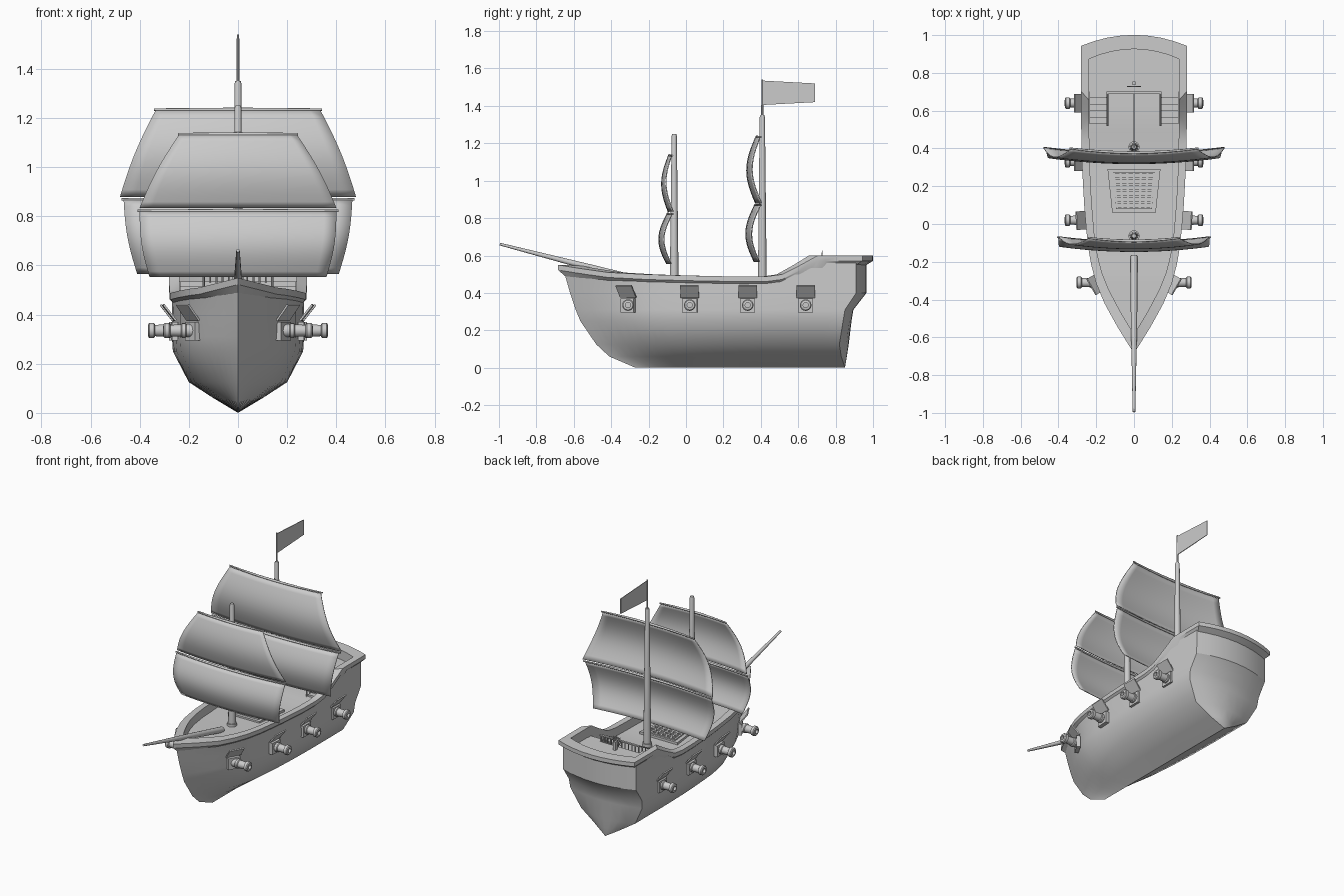
import bpy, bmesh, math
from mathutils import Vector, Matrix

if "Cube" in bpy.data.objects:
    bpy.data.objects.remove(bpy.data.objects["Cube"])

def lerp_table(pts, v):
    if v <= pts[0][0]: return pts[0][1]
    for (a, p), (b, q) in zip(pts, pts[1:]):
        if v <= b: return p + (q - p) * (v - a) / (b - a)
    return pts[-1][1]

def finish(bm, name, angle=35, merge=True):
    if merge: bmesh.ops.remove_doubles(bm, verts=bm.verts, dist=1e-5)
    bmesh.ops.recalc_face_normals(bm, faces=bm.faces)
    me = bpy.data.meshes.new(name)
    bm.to_mesh(me); bm.free()
    ob = bpy.data.objects.new(name, me)
    bpy.context.collection.objects.link(ob)
    bpy.ops.object.select_all(action='DESELECT')
    ob.select_set(True)
    bpy.context.view_layer.objects.active = ob
    bpy.ops.object.shade_smooth_by_angle(angle=math.radians(angle))
    return ob

def skin(bm, rows, closed=False):
    vr = [[bm.verts.new(p) for p in r] for r in rows]
    for a, b in zip(vr, vr[1:]):
        n = len(a)
        for i in range(n if closed else n - 1):
            bm.faces.new((a[i], a[(i + 1) % n], b[(i + 1) % n], b[i]))
    return vr

def box(bm, x0, x1, y0, y1, z0, z1, mat=Matrix()):
    m = Matrix.Translation(((x0 + x1) / 2, (y0 + y1) / 2, (z0 + z1) / 2)) @ Matrix.Diagonal((x1 - x0, y1 - y0, z1 - z0, 1))
    bmesh.ops.create_cube(bm, size=1, matrix=mat @ m)

def tube(bm, path, n=12):
    """Round sweep through (point, radius) pairs, with capped ends."""
    d = Vector(path[-1][0]) - Vector(path[0][0])
    q = d.to_track_quat('Z', 'Y')
    rows = [[Vector(p) + q @ Vector((r * math.cos(k * math.tau / n), r * math.sin(k * math.tau / n), 0))
             for k in range(n)] for p, r in path]
    vr = skin(bm, rows, True)
    bm.faces.new(vr[0]); bm.faces.new(vr[-1])

# Hull lines: sheer height, plan fullness, and per level (z, half width, stem y, corner y, stern y)
SHEER = [(-.69, .528), (-.55, .505), (-.4, .483), (-.2, .472), (0, .466), (.3, .46), (.42, .461),
         (.5, .472), (.6, .525), (.68, .572), (1, .572)]
FULL = [(0, 0), (.013, .05), (.035, .13), (.085, .31), (.16, .55), (.23, .72), (.29, .81),
        (.36, .88), (.48, .94), (.6, .98), (.75, 1), (1, 1)]
LEVELS = [(0, 0, -.27, .85, .85), (.06, .10, -.41, .83, .86), (.125, .2, -.48, .82, .87),
          (.25, .265, -.565, .84, .885), (.31, .269, -.59, .85, .895), (.4, .269, -.62, .91, .965),
          (None, .268, -.655, .91, .965)]
sheer = lambda y: lerp_table(SHEER, y)
STATIONS = [-.655, -.635, -.6, -.56, -.52, -.46, -.4, -.35, -.3, -.25, -.2, -.1, 0, .1, .2, .3, .42, .5, .6, .68, .72, .8, .91]

def row(level):
    z, w, stem, corner, stern = level
    out = []
    for s in STATIONS:
        u = (s + .655) / 1.565
        y = stem + (corner - stem) * u
        out.append(Vector((w * lerp_table(FULL, u), y, sheer(y) if z is None else z)))
    for t in (.25, .5, .75, 1):
        y = stern - (stern - corner) * (1 - t) ** 2
        out.append(Vector((w * (1 - t), y, sheer(y) if z is None else z)))
    return out

def flip(r): return [Vector((-p.x, p.y, p.z)) for p in r]

# Hull shell with stern panel
rows = [row(l) for l in LEVELS]
bm = bmesh.new()
skin(bm, rows); skin(bm, [flip(r) for r in rows])
bmesh.ops.remove_doubles(bm, verts=bm.verts, dist=1e-5)
bmesh.ops.dissolve_degenerate(bm, edges=bm.edges, dist=1e-5)
finish(bm, "hull", 32)

# Rail and bulwark around the deck
def inset(p, d):
    k = (3 if d < 0 else 1.3) / .765 if p.y > .2 else 2.4 / .855
    y = .2 + (p.y - .2) * (1 - d * k)
    return Vector((p.x * (1 - d / .268), y, 0))

def deck_z(y): return .535 if y > .7 else min(sheer(y), .475) - .03

top = rows[-1]
inner = [inset(p, .03) for p in top]
rail = []
for p, i in zip(top, inner):
    o = inset(p, -.012)
    z = p.z
    rail.append([Vector((o.x, o.y, z)), Vector((o.x, o.y, z + .027)), Vector((i.x, i.y, z + .027)),
                 Vector((i.x, i.y, deck_z(i.y) - .01))])
bm = bmesh.new()
skin(bm, rail, True); skin(bm, [flip(r) for r in rail], True)
finish(bm, "rail", 30)

# Main deck and quarterdeck, with the bulkhead between them
edge = [Vector((p.x, p.y, deck_z(p.y))) for p in inner]
fore = [p for p in edge if p.y <= .7]
aft = [p for p in edge if p.y > .7]
w = fore[-1].x
strip = fore + [Vector((w, .7, deck_z(.7))), Vector((w, .7, .535))] + aft
bm = bmesh.new()
skin(bm, [strip, flip(strip)])
finish(bm, "deck", 20)

# Stairs and their side rails, balustrade of the quarterdeck
bm = bmesh.new()
for s in (-1, 1):
    for k in range(5):
        x = sorted((s * .145, s * .235))
        box(bm, *x, .53 + k * .034, .7, .43 + k * .02, .455 + k * .02)
finish(bm, "stairs", 20, False)
bm = bmesh.new()
for k in range(12):
    x = -.138 + .276 * k / 11
    tube(bm, [((x, .695, .53), .004), ((x, .695, .575), .004)], 6)
box(bm, -.145, .145, .688, .702, .572, .58)
for s in (-1, 1):
    tube(bm, [((s * .14, .52, .485), .005), ((s * .14, .695, .577), .005)], 6)
    for k in range(5):
        y = .525 + k * .034
        tube(bm, [((s * .14, y, .43 + k * .018), .004), ((s * .14, y, .488 + k * .018), .004)], 6)
finish(bm, "balustrade", 30, False)

# Steering wheel on its post
bm = bmesh.new()
box(bm, -.008, .008, .735, .755, .53, .59)
ring = [(.0 + .026 * math.cos(a * math.tau / 16), .728, .588 + .026 * math.sin(a * math.tau / 16)) for a in range(17)]
for a, b in zip(ring, ring[1:]): tube(bm, [(a, .003), (b, .003)], 6)
for k in range(4):
    v = Vector((math.cos(k * math.pi / 4), 0, math.sin(k * math.pi / 4))) * .038
    c = Vector((0, .728, .588))
    tube(bm, [(c - v, .002), (c + v, .002)], 6)
finish(bm, "steering_wheel", 30, False)

# Cargo hatch: tapered coaming with a lattice
bm = bmesh.new()
hz = deck_z(.2)
for z0, z1, sx, y0, y1 in ((hz - .01, hz + .014, 1, .06, .29),):
    quad = [(-.115, y0), (.115, y0), (.14, y1), (-.14, y1)]
    vr = skin(bm, [[(x, y, z) for x, y in quad] for z in (z0, z1)], True)
    bm.faces.new(vr[1])
for k in range(7):
    t = k / 6
    y = .085 + .185 * t
    box(bm, -.095 - .015 * t, .095 + .015 * t, y - .006, y + .006, hz + .012, hz + .022)
    a, b = (-.09 + .18 * t, .08), (-.108 + .216 * t, .275)
    p = [(a[0] - .006, a[1]), (a[0] + .006, a[1]), (b[0] + .006, b[1]), (b[0] - .006, b[1])]
    vr = skin(bm, [[(x, y, z) for x, y in p] for z in (hz + .012, hz + .0215)], True)
    bm.faces.new(vr[1])
finish(bm, "cargo_hatch", 20, False)

# Masts, flagpole, flag and bowsprit
for name, y, h in (("fore_mast", -.063, 1.25), ("main_mast", .408, 1.35)):
    bm = bmesh.new()
    tube(bm, [((0, y, .42), .024), ((0, y, h - .01), .014), ((0, y, h), .011)])
    tube(bm, [((0, y, .42), .03), ((0, y, .455), .03)])
    finish(bm, name, 40, False)
bm = bmesh.new()
tube(bm, [((0, .408, 1.34), .006), ((0, .408, 1.54), .005)], 8)
finish(bm, "flagpole")
bm = bmesh.new()
skin(bm, [[(x, .41, 1.405), (x, .69, 1.42), (x, .69, 1.52), (x, .41, 1.535)] for x in (-.002, .002)], True)
bmesh.ops.holes_fill(bm, edges=bm.edges)
finish(bm, "flag")
bm = bmesh.new()
tube(bm, [((0, -.17, .45), .019), ((0, -.5, .533), .017), ((0, -.995, .661), .007)])
finish(bm, "bowsprit", 40)

# Sails with yards: name, y, top z, bottom z, top half width, bottom half width, belly
for name, y, zt, zb, wt, wb, belly in (("fore_upper", -.095, 1.13, .835, .24, .4, .035),
                                       ("fore_lower", -.103, .818, .555, .4, .36, .042),
                                       ("main_upper", .372, 1.23, .88, .335, .48, .047),
                                       ("main_lower", .365, .865, .567, .465, .41, .045)):
    N, M = 16, 12
    grid = []
    for j in range(M + 1):
        t = j / M
        hw = wt + (wb - wt) * t + .012 * math.sin(math.pi * t)
        grid.append([(hw * s, y - belly * math.sin(math.pi * t) + .03 * s * s * (hw / .44), zt + (zb - zt) * t)
                     for s in (2 * i / N - 1 for i in range(N + 1))])
    bm = bmesh.new()
    skin(bm, grid)
    sail = finish(bm, name + "_sail", 40)
    mod = sail.modifiers.new("thickness", 'SOLIDIFY')
    mod.thickness, mod.offset = .006, 0
    bm = bmesh.new()
    pts = [(wt * 1.02 * s, y + .006 + .03 * s * s * (wt / .44), zt + .004, .008 - .003 * abs(s)) for s in (k / 4 - 1 for k in range(9))]
    rings = [[(x, yy + r * math.cos(a * math.tau / 8), z + r * math.sin(a * math.tau / 8)) for a in range(8)] for x, yy, z, r in pts]
    vr = skin(bm, rings, True)
    bm.faces.new(vr[0]); bm.faces.new(vr[-1])
    finish(bm, name + "_yard", 50)

# Guns with port plates and raised lids on both sides
GUN = [(-.13, .026), (0, .026), (.004, .03), (.018, .03), (.022, .025), (.065, .023), (.07, .031), (.088, .031),
       (.093, .026), (.095, .014), (.05, .014)]
for i, (y, w, turn) in enumerate(((-.31, .185, -30), (.02, .258, -3), (.33, .268, 0), (.64, .269, 0))):
    for s in (-1, 1):
        side = "right" if s > 0 else "left"
        x0 = .272 if i else .21
        bm = bmesh.new()
        tube(bm, [((s * (x0 + d), y, .335), r) for d, r in GUN], 16)
        finish(bm, f"gun_{side}_{i + 1}", 35)
        m = Matrix.Translation((s * w, y, .335)) @ Matrix.Rotation(math.radians(turn * s), 4, 'Z')
        bm = bmesh.new()
        box(bm, -.012, .012, -.04, .04, -.04, .035, m)
        finish(bm, f"port_{side}_{i + 1}", 20)
        bm = bmesh.new()
        tilt = Matrix.Translation((0, 0, .045)) @ Matrix.Rotation(math.radians(38 * s), 4, 'Y')
        box(bm, -.004, .004, -.049, .049, -.005, .076, m @ tilt)
        finish(bm, f"port_lid_{side}_{i + 1}", 20)
